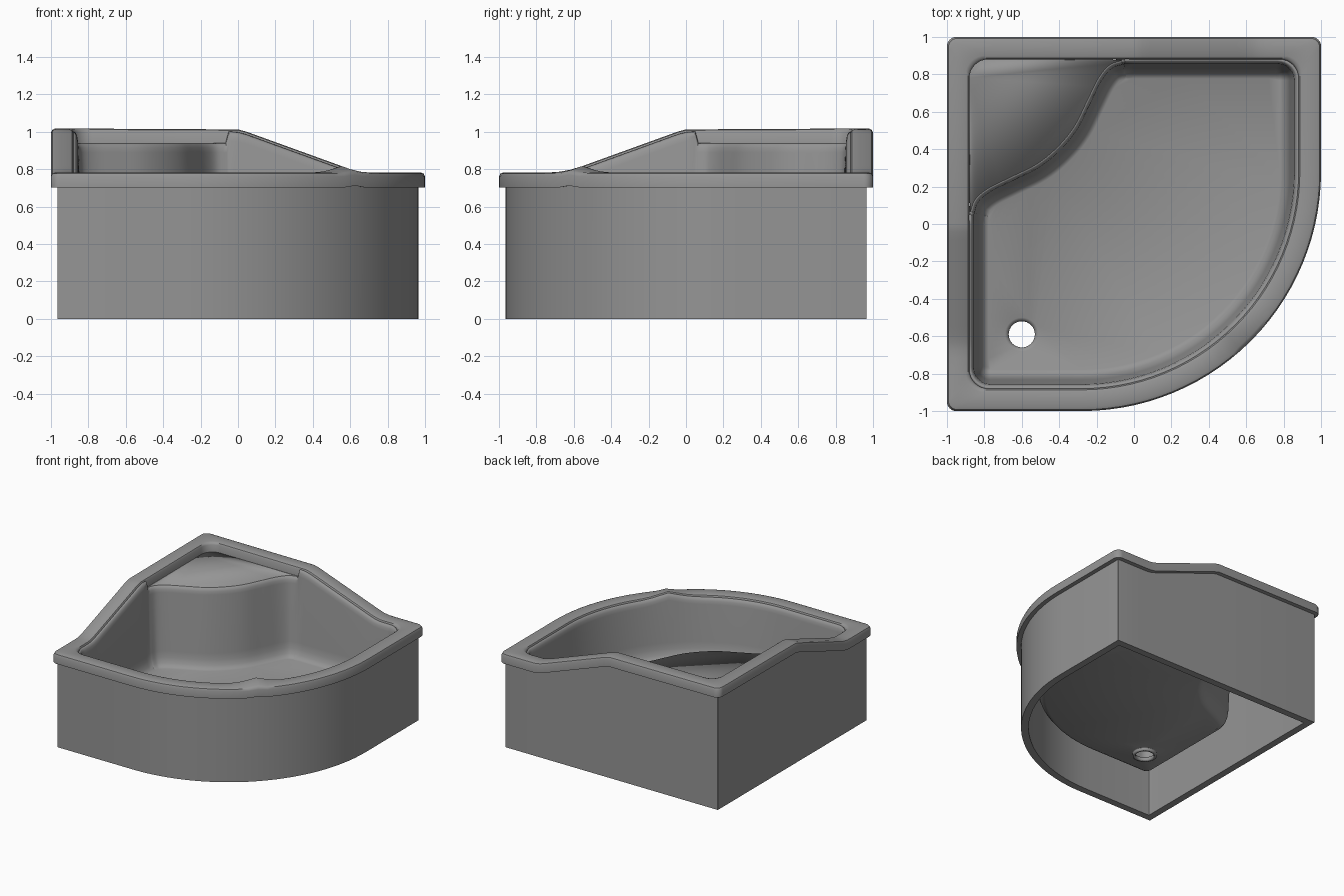
import bpy, bmesh, math
from mathutils import Vector

cube = bpy.data.objects.get("Cube")
if cube:
    bpy.data.objects.remove(cube)

grey = bpy.data.materials.new("grey acrylic")
grey.use_nodes = True
grey.diffuse_color = (0.3, 0.3, 0.3, 1)
grey.node_tree.nodes["Principled BSDF"].inputs["Base Color"].default_value = (0.3, 0.3, 0.3, 1)

HIGH, LOW, RAMP = 1.017, 0.782, 0.65
SEAT, FLOOR = 0.94, 0.3
WELL = 0.122


def rim_height(p):
    """Rim is high round the back corner and ramps down along both walls."""
    t = max(p.x, -p.y)
    total = 0
    for k in range(-2, 3):
        s = min(max((t + k * 0.02) / RAMP, 0), 1)
        total += HIGH + (LOW - HIGH) * s
    return total / 5


def arc(cx, cy, r, start, n=8, sweep=90):
    angles = [math.radians(start + sweep * i / n) for i in range(n + 1)]
    return [Vector((cx + r * math.cos(a), cy + r * math.sin(a))) for a in angles]


def span(a, b, n=18):
    return [a + (b - a) * i / n for i in range(n + 1)]


def mirrored(p):
    return Vector((-p.y, -p.x))


def smooth_path(pts, n=5):
    """Catmull-Rom path through the points."""
    ext = [pts[0] * 2 - pts[1]] + pts + [pts[-1] * 2 - pts[-2]]
    out = []
    for a, b, c, d in zip(ext, ext[1:], ext[2:], ext[3:]):
        for i in range(n):
            t = i / n
            out.append(0.5 * (2 * b + (c - a) * t + (2 * a - 5 * b + 4 * c - d) * t * t
                              + (3 * b - a - 3 * c + d) * t ** 3))
    return out + [pts[-1]]


# Curved front of the seat: half of it, mirrored over the diagonal
half = [Vector(p) for p in ((-0.05, 1 - WELL), (-0.13, 0.85), (-0.19, 0.78),
                            (-0.25, 0.66), (-0.32, 0.52))]
seat_front = smooth_path(half + [Vector((-0.41, 0.41))] + [mirrored(p) for p in reversed(half)])


def outline(d, r, back=None):
    """Quadrant plan inset by d; back replaces the rear corner if given."""
    e = 1 - d
    pts = arc(-e + r, -e + r, r, 180)
    pts += arc(-0.28, 0.28, 1.28 - d, 270, 28)
    pts += arc(e - r, e - r, r, 0)
    ramp = [Vector((x, e)) for x in span(0.76, 0)]
    pts += ramp
    pts += back or arc(-e + r, e - r, r, 90)
    return pts + [mirrored(p) for p in reversed(ramp)]


def inset(pts, d):
    out = []
    for i, p in enumerate(pts):
        t = (pts[(i + 1) % len(pts)] - pts[i - 1]).normalized()
        out.append(p + Vector((-t.y, t.x)) * d)
    return out


def add_ring(bm, pts, zs):
    return [bm.verts.new((p.x, p.y, z)) for p, z in zip(pts, zs)]


def bridge(bm, a, b):
    n = len(a)
    for i in range(n):
        j = (i + 1) % n
        bm.faces.new((a[i], a[j], b[j], b[i]))


def loft(bm, rings, closed=False):
    for a, b in zip(rings, rings[1:]):
        bridge(bm, a, b)
    if closed:
        bridge(bm, rings[-1], rings[0])


def finish(name, bm, thickness=0, angle=40):
    bmesh.ops.recalc_face_normals(bm, faces=bm.faces)
    if thickness:
        # open shells must face up so that they thicken downwards
        if sum(f.normal.z * f.calc_area() for f in bm.faces) < 0:
            bmesh.ops.reverse_faces(bm, faces=bm.faces)
    mesh = bpy.data.meshes.new(name)
    bm.to_mesh(mesh)
    bm.free()
    mesh.materials.append(grey)
    ob = bpy.data.objects.new(name, mesh)
    bpy.context.collection.objects.link(ob)
    bpy.ops.object.select_all(action='DESELECT')
    ob.select_set(True)
    bpy.context.view_layer.objects.active = ob
    bpy.ops.object.shade_smooth_by_angle(angle=math.radians(angle))
    if thickness:
        mod = ob.modifiers.new("thickness", 'SOLIDIFY')
        mod.thickness = thickness
        mod.offset = -1
    return ob


# Rim: rounded lip that follows the ramped height
bm = bmesh.new()
rings = []
for d, dz, r in ((0.05, -0.08, 0.04), (0, -0.08, 0.05), (0, -0.022, 0.05), (0.007, -0.006, 0.05),
                 (0.022, 0, 0.05), (0.1, 0, 0.1), (0.113, -0.005, 0.1), (0.12, -0.018, 0.1),
                 (0.12, -0.1, 0.1)):
    pts = outline(d, r)
    rings.append(add_ring(bm, pts, [rim_height(p) + dz for p in pts]))
loft(bm, rings, closed=True)
finish("rim", bm)

# Apron: thick skirt, open underneath
bm = bmesh.new()
rings = []
for d, dz in ((0.035, -0.05), (0.035, None), (0.092, None), (0.092, -0.09)):
    pts = outline(d, 0.003)
    rings.append(add_ring(bm, pts, [0 if dz is None else rim_height(p) + dz for p in pts]))
loft(bm, rings, closed=True)
finish("apron", bm)

# Basin well: walls, rounded foot, floor and drain
bm = bmesh.new()
base = outline(WELL, 0.11, seat_front)
on_seat = set(p.to_tuple() for p in seat_front[1:-1])
tops = [SEAT if p.to_tuple() in on_seat else rim_height(p) - 0.015 for p in base]
rings = [add_ring(bm, inset(base, d), [t - drop for t in tops])
         for d, drop in ((0, 0), (0.01, 0.008), (0.018, 0.025), (0.022, 0.05))]
rings += [add_ring(bm, inset(base, d), [FLOOR + h] * len(base))
          for d, h in ((0.045, 0.12), (0.052, 0.07), (0.066, 0.03), (0.083, 0.008), (0.1, 0))]
loft(bm, rings)
drain = [add_ring(bm, arc(-0.6, -0.59, r, 0, 32, 360)[:-1], [FLOOR + h] * 32)
         for r, h in ((0.09, 0), (0.078, -0.006), (0.07, -0.02), (0.07, -0.04))]
loft(bm, drain)
border = [e for e in bm.edges if e.is_boundary
          and all(v in set(rings[-1]) or v in set(drain[0]) for v in e.verts)]
bmesh.ops.triangle_fill(bm, edges=border, use_beauty=True, normal=(0, 0, 1))
finish("basin_well", bm, thickness=0.02)

# Seat: flat corner ledge behind the curved front
bm = bmesh.new()
e = 0.88
corner = arc(-e + 0.1, e - 0.1, 0.1, 90)
pts = seat_front + list(reversed(corner))
bm.faces.new(add_ring(bm, pts, [SEAT] * len(pts)))
finish("seat", bm, thickness=0.02)
